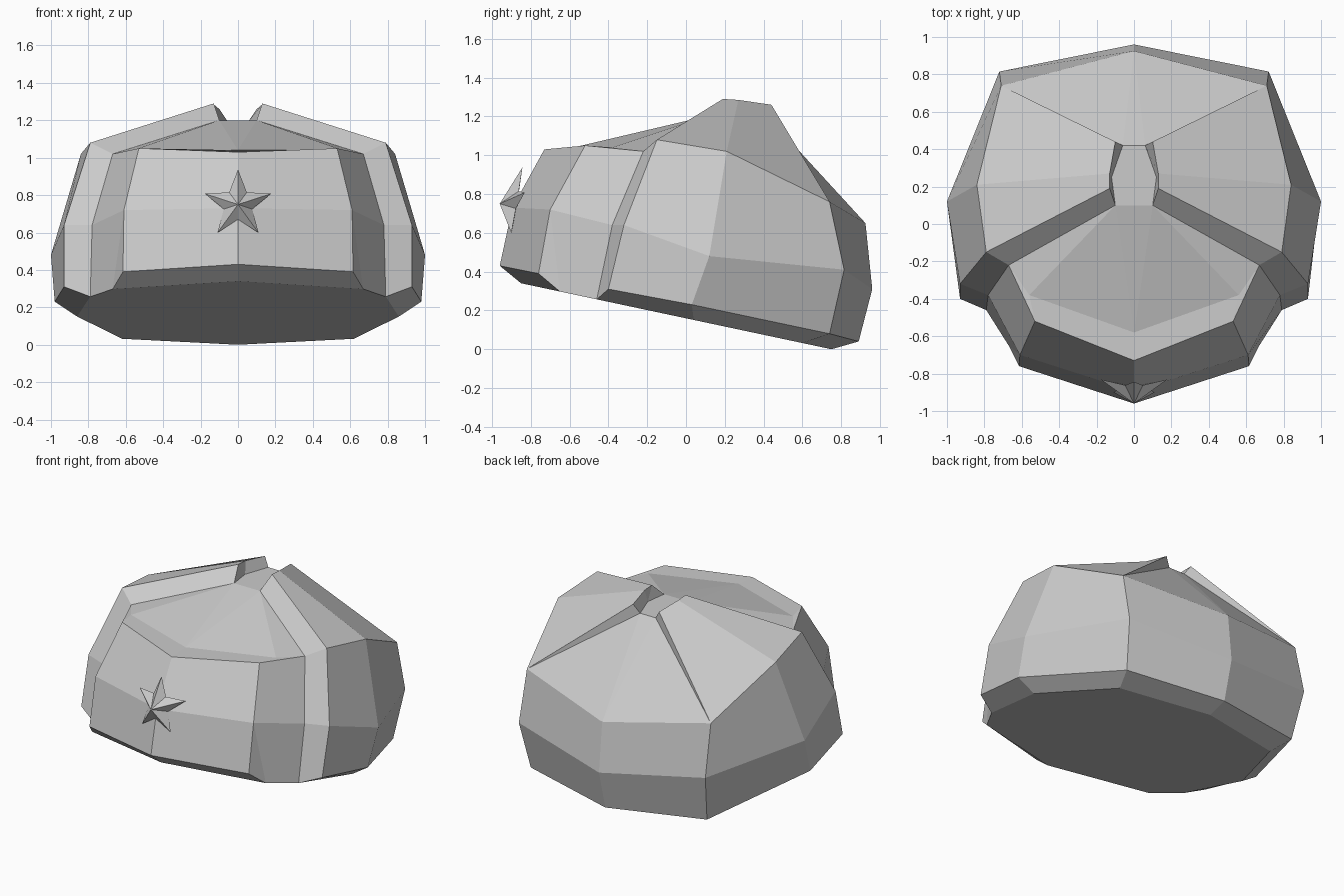
import bpy
import bmesh
import math
from mathutils import Vector

cube = bpy.data.objects.get("Cube")
if cube:
    bpy.data.objects.remove(cube, do_unlink=True)

felt = bpy.data.materials.new("light_grey_felt")
felt.use_nodes = True
felt.diffuse_color = (0.6, 0.6, 0.6, 1)
felt.node_tree.nodes["Principled BSDF"].inputs["Base Color"].default_value = felt.diffuse_color


def flip(point):
    return (-point[0], point[1], point[2])


def on_base(x, y):
    """Point on the sloping underside plane."""
    return (x, y, 0.1594 - 0.2125 * y)


def loft(columns):
    """Quads between neighbouring vertical columns of points."""
    faces = []
    for a, b in zip(columns, columns[1:]):
        for i in range(len(a) - 1):
            faces.append([a[i], b[i], b[i + 1], a[i + 1]])
    return faces


def across(points):
    """One face spanning the centre line, from its +x half outline."""
    return points + [flip(p) for p in reversed(points) if p[0] != 0]


def build(name, half_faces, centre_faces=()):
    """Mesh from +x faces (mirrored) and faces crossing the centre line."""
    bm = bmesh.new()
    mirrored = [[flip(p) for p in reversed(f)] for f in half_faces]
    for face in list(half_faces) + mirrored + list(centre_faces):
        bm.faces.new([bm.verts.new(p) for p in face])
    bmesh.ops.remove_doubles(bm, verts=bm.verts[:], dist=0.001)
    bmesh.ops.recalc_face_normals(bm, faces=bm.faces[:])
    mesh = bpy.data.meshes.new(name)
    bm.to_mesh(mesh)
    bm.free()
    mesh.materials.append(felt)
    obj = bpy.data.objects.new(name, mesh)
    bpy.context.scene.collection.objects.link(obj)
    return obj


# Columns shared by the two main parts, listed from the rim downwards
seam = [(0.67, -0.22, 1.02), (0.78, -0.38, 0.64), on_base(0.79, -0.46)]
notch_front = (0.10, 0.10, 1.20)
chin_side = on_base(0.67, -0.65)
chin_centre = on_base(0, -0.85)

# Crown shell: outer wall columns from the front edge round to the back
front_edge = [(0.79, -0.15, 1.08), (0.93, -0.32, 0.64), (0.93, -0.40, 0.31), seam[2]]
side = [(0.84, 0.21, 1.02), (1.00, 0.12, 0.48), (0.98, 0.03, 0.23), on_base(0.86, 0.04)]
corner = [(0.71, 0.74, 0.76), (0.72, 0.815, 0.41), (0.68, 0.74, 0.08), on_base(0.62, 0.60)]
back = [(0, 0.925, 0.65), (0, 0.96, 0.31), (0, 0.89, 0.04), on_base(0, 0.75)]
shell = loft([front_edge, side, corner, back])

# Raised crown panels around the central notch
peak_front, peak_side, peak_back = (0.13, 0.19, 1.29), (0.13, 0.27, 1.285), (0.10, 0.44, 1.26)
notch_side, notch_back = (0.12, 0.25, 1.20), (0.06, 0.42, 1.20)
shell += [
    [peak_front, peak_side, side[0], front_edge[0]],
    [peak_side, peak_back, corner[0], side[0]],
    [peak_back, notch_back, corner[0]],
    [notch_back, back[0], corner[0]],
    # notch walls
    [peak_front, notch_front, notch_side],
    [peak_front, notch_side, peak_side],
    [peak_side, notch_side, notch_back, peak_back],
    # thick front edge of the shell
    [peak_front, front_edge[0], seam[0], notch_front],
    [front_edge[0], front_edge[1], seam[1], seam[0]],
    [front_edge[1], front_edge[2], seam[2], seam[1]],
]
notch_floor = across([notch_front, notch_side, notch_back])
back_panel = across([notch_back, back[0]])
underside = across([chin_centre, chin_side, seam[2], side[3], corner[3], back[3]])
build("crown_shell", shell, [notch_floor, back_panel, underside])

# Front flap: brow wall, side recess, and roof
brow_centre = [(0, -0.73, 1.03), (0, -0.895, 0.73), (0, -0.96, 0.43)]
brow_corner = [(0.53, -0.52, 1.05), (0.61, -0.70, 0.72), (0.615, -0.76, 0.39)]
roof_corner = (0.56, -0.38, 1.04)
roof_front = (0, -0.58, 1.04)
flap = loft([brow_centre, brow_corner])
flap += [
    [brow_corner[0], seam[0], seam[1], brow_corner[1]],
    [brow_corner[1], seam[1], seam[2], chin_side],
    [brow_corner[1], chin_side, brow_corner[2]],
    # chamfer under the brow
    [brow_centre[2], brow_corner[2], chin_side, chin_centre],
    # roof
    [notch_front, roof_corner, seam[0]],
    [notch_front, roof_front, roof_corner],
    [seam[0], roof_corner, brow_corner[0]],
    [roof_corner, roof_front, brow_centre[0], brow_corner[0]],
]
build("front_flap", flap, [across([notch_front, roof_front])])

# Star badge: faceted, lying against the sloping brow
star_z = 0.75


def star_point(index):
    radius = 0.08 if index % 2 else 0.187
    angle = math.pi / 2 + index * math.pi / 5
    offset = Vector((math.cos(angle), math.sin(angle))) * radius
    x, z = offset
    return (x, -0.89 + 0.25 * z + 0.25 * abs(x), star_z + z)


outline = [star_point(i) for i in range(10)]
star_faces = []
for depth in (-0.96, -0.87):
    hub = (0, depth, star_z)
    star_faces += [[hub, outline[i], outline[(i + 1) % 10]] for i in range(10)]
build("star_badge", [], star_faces)
